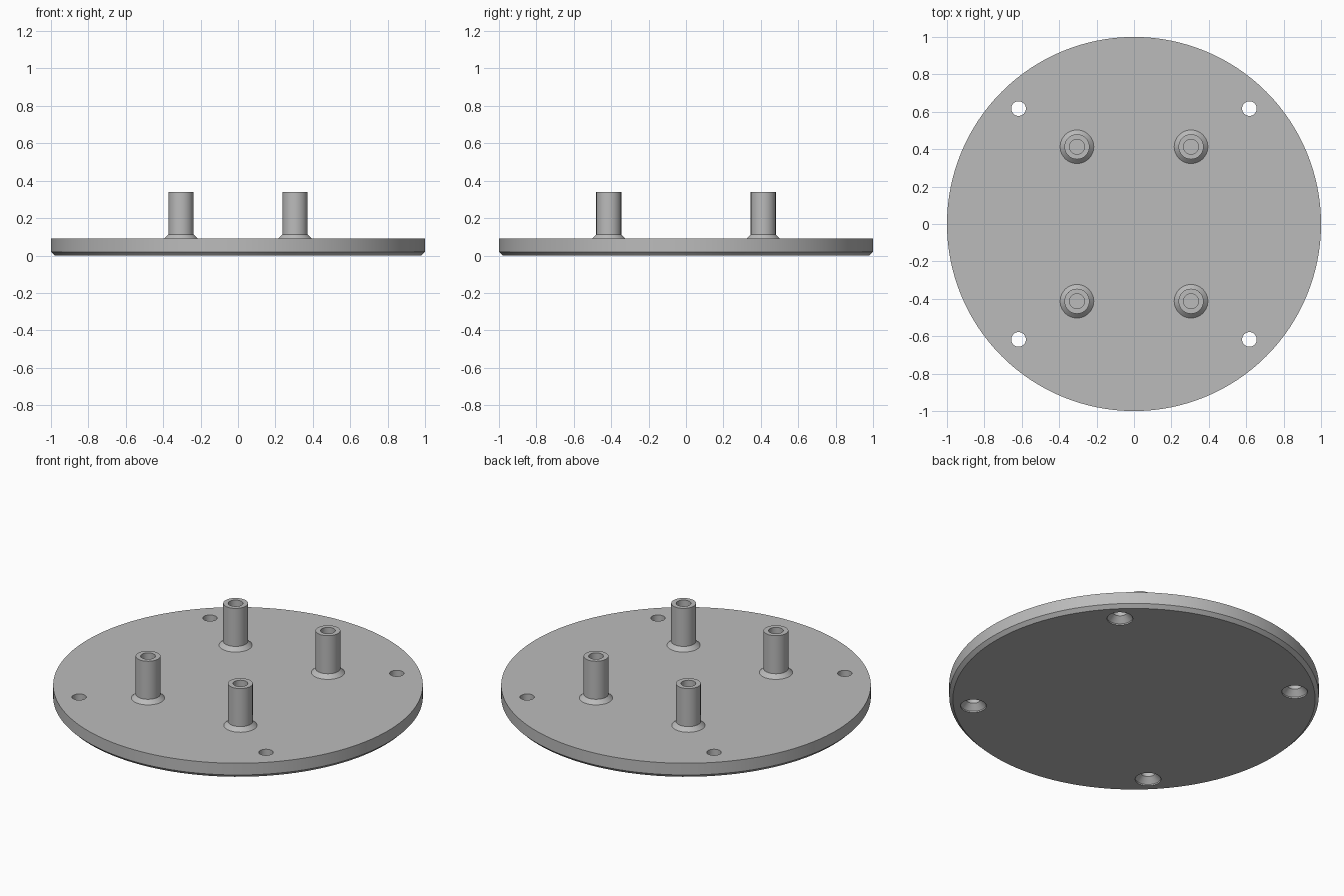
import bpy
import bmesh
import math

if "Cube" in bpy.data.objects:
    bpy.data.objects.remove(bpy.data.objects["Cube"], do_unlink=True)

# One grey material
GREY = (0.5, 0.5, 0.5, 1)
grey = bpy.data.materials.new("plain_grey")
grey.use_nodes = True
grey.diffuse_color = GREY
grey.node_tree.nodes["Principled BSDF"].inputs["Base Color"].default_value = GREY


def lathe(name, profile, steps, location=(0, 0, 0)):
    """Spin an (r, z) profile about z; points with r = 0 close the ends."""
    bm = bmesh.new()
    verts = [bm.verts.new((r, 0, z)) for r, z in profile]
    edges = [bm.edges.new(pair) for pair in zip(verts, verts[1:])]
    bmesh.ops.spin(bm, geom=verts + edges, cent=(0, 0, 0), axis=(0, 0, 1),
                   angle=math.tau, steps=steps, use_duplicate=False)
    bmesh.ops.remove_doubles(bm, verts=bm.verts[:], dist=0.0001)
    bmesh.ops.recalc_face_normals(bm, faces=bm.faces[:])
    mesh = bpy.data.meshes.new(name)
    bm.to_mesh(mesh)
    bm.free()
    mesh.materials.append(grey)
    obj = bpy.data.objects.new(name, mesh)
    obj.location = location
    bpy.context.collection.objects.link(obj)
    return obj


def select_only(obj):
    bpy.ops.object.select_all(action="DESELECT")
    obj.select_set(True)
    bpy.context.view_layer.objects.active = obj


def smooth(obj):
    select_only(obj)
    bpy.ops.object.shade_smooth_by_angle(angle=math.radians(25))


CORNERS = [("front_right", -1, -1), ("front_left", 1, -1),
           ("back_right", -1, 1), ("back_left", 1, 1)]
TOP = 0.09

# Round base plate with a chamfered lower rim
plate = lathe("base_plate", [(0, 0), (0.98, 0), (1, 0.02), (1, TOP), (0, TOP)], 128)

# Countersunk screw holes, wide end underneath
for label, sx, sy in CORNERS:
    cutter = lathe("screw_hole_cutter_" + label,
                   [(0, -0.02), (0.07, -0.02), (0.07, 0.008), (0.039, 0.04),
                    (0.039, 0.15), (0, 0.15)], 40, (sx * 0.617, sy * 0.617, 0))
    cutter.hide_render = True
    cut = plate.modifiers.new("screw_hole", "BOOLEAN")
    cut.operation = "DIFFERENCE"
    cut.solver = "EXACT"
    cut.object = cutter
    select_only(plate)
    bpy.ops.object.modifier_apply(modifier=cut.name)
    bpy.data.objects.remove(cutter, do_unlink=True)
smooth(plate)

# Hollow standoff posts with a flared foot and a blind bore
POST = [(0.09, TOP), (0.067, 0.113), (0.067, 0.34), (0.04, 0.34),
        (0.04, 0.12), (0, 0.12)]
for label, sx, sy in CORNERS:
    smooth(lathe("standoff_post_" + label, POST, 48, (sx * 0.305, sy * 0.413, 0)))
